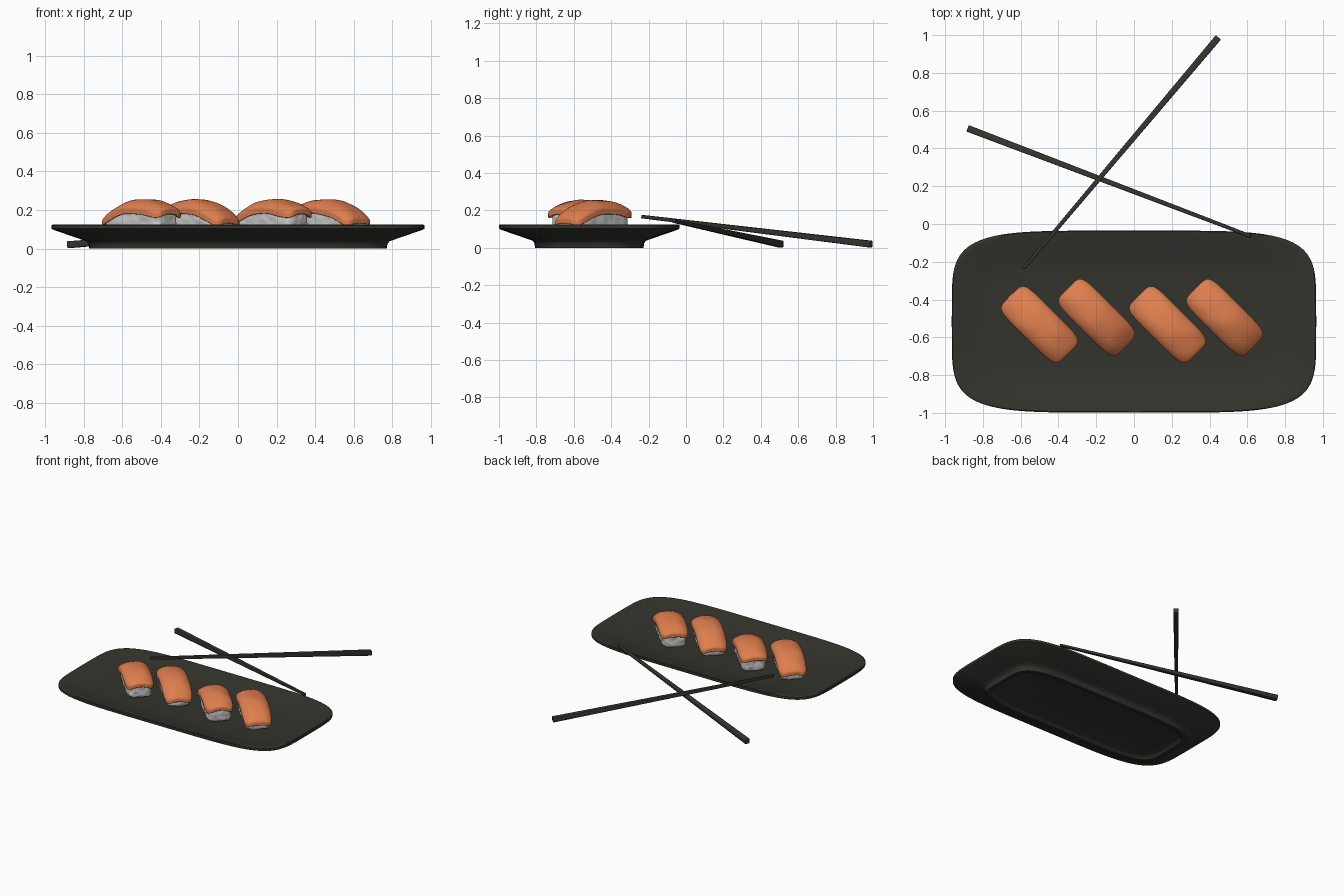
import bpy, bmesh, math
from mathutils import Vector, Matrix, noise

if "Cube" in bpy.data.objects:
    bpy.data.objects.remove(bpy.data.objects["Cube"])


def material(name, rgb):
    m = bpy.data.materials.new(name)
    m.diffuse_color = (*rgb, 1)
    m.use_nodes = True
    m.node_tree.nodes["Principled BSDF"].inputs["Base Color"].default_value = m.diffuse_color
    return m


DARK = material("charcoal glaze", (0.034, 0.034, 0.027))
WOOD = material("dark lacquer", (0.036, 0.035, 0.028))
SALMON = material("salmon orange", (0.74, 0.21, 0.075))
RICE = material("rice white", (0.62, 0.62, 0.62))


def finish(bm, name, mat, angle=40):
    bmesh.ops.recalc_face_normals(bm, faces=bm.faces)
    me = bpy.data.meshes.new(name)
    bm.to_mesh(me)
    bm.free()
    me.materials.append(mat)
    ob = bpy.data.objects.new(name, me)
    bpy.context.collection.objects.link(ob)
    bpy.ops.object.select_all(action='DESELECT')
    ob.select_set(True)
    bpy.context.view_layer.objects.active = ob
    bpy.ops.object.shade_smooth_by_angle(angle=math.radians(angle))
    return ob


def spow(c, e):
    return math.copysign(abs(c) ** e, c)


# Plate: squarish-oval rings lofted from the underside, round the rim, to the floor
def plate():
    rings = [  # half x, half y, z
        (0.40, 0.10, 0.020), (0.715, 0.235, 0.020), (0.735, 0.255, 0.012),
        (0.745, 0.265, 0.0), (0.770, 0.290, 0.0), (0.774, 0.293, 0.025),
        (0.785, 0.303, 0.038), (0.81, 0.328, 0.047), (0.955, 0.473, 0.097),
        (0.965, 0.482, 0.103), (0.965, 0.482, 0.121), (0.960, 0.477, 0.125),
        (0.945, 0.462, 0.124), (0.87, 0.39, 0.103), (0.79, 0.31, 0.086),
        (0.72, 0.24, 0.080), (0.40, 0.10, 0.079)]
    n, e = 96, 2 / 5
    bm = bmesh.new()
    loops = []
    for a, b, z in rings:
        loops.append([bm.verts.new((a * spow(math.cos(t), e),
                                    -0.517 + b * spow(math.sin(t), e), z))
                      for t in (2 * math.pi * i / n for i in range(n))])
    for lo, hi in zip(loops, loops[1:]):
        for i in range(n):
            j = (i + 1) % n
            bm.faces.new((lo[i], lo[j], hi[j], hi[i]))
    bm.faces.new(loops[0][::-1])
    bm.faces.new(loops[-1])
    finish(bm, "plate", DARK)


# Rounded block: a subdivided cube pulled onto a squarish ellipsoid
def rounded_block(half, power, cuts):
    bm = bmesh.new()
    bmesh.ops.create_cube(bm, size=2)
    bmesh.ops.subdivide_edges(bm, edges=bm.edges[:], cuts=cuts, use_grid_fill=True)
    for v in bm.verts:
        r = sum(abs(c) ** power for c in v.co) ** (1 / power)
        v.co = Vector(c / r * h for c, h in zip(v.co, half))
    return bm


# Height of the slice's mid-surface: one end droops, both sides drape
def drape(u, v):
    d = u - 0.03
    fall = 0.085 * (-d / 0.245) ** 2.2 if d < 0 else 0.042 * (d / 0.19) ** 2
    return 0.232 - fall - 0.036 * (abs(v) / 0.1) ** 2.6


def sushi(i, x, y, turn):
    place = Matrix.Translation((x, y, 0)) @ Matrix.Rotation(math.radians(turn), 4, 'Z')
    # salmon slice
    bm = rounded_block((0.218, 0.101, 0.024), 6, 17)
    for p in bm.verts:
        u, v, w = p.co
        wave = 0.006 * noise.noise(Vector((u * 11 + i, v * 11, 3)))
        p.co.z = w + drape(u, v) + wave
    bm.transform(place)
    finish(bm, f"salmon_slice_{i}", SALMON, 60)
    # lumpy rice block kept under the slice
    bm = rounded_block((0.197, 0.086, 0.07), 6, 19)
    for p in bm.verts:
        q = p.co * 32 + Vector((i * 7, 0, 0))
        p.co += noise.noise_vector(q) * 0.006
        p.co.z = max(0.076, min(p.co.z + 0.146, drape(p.co.x, p.co.y) - 0.004))
    bm.transform(place)
    finish(bm, f"rice_block_{i}", RICE, 60)


# Chopstick: tapered square bar with softened edges
def chopstick(name, thick_end, thin_end, r1, r2):
    a, b = Vector(thick_end), Vector(thin_end)
    d = b - a
    bm = bmesh.new()
    bmesh.ops.create_cube(bm, size=2)
    for v in bm.verts:
        r = r1 if v.co.z < 0 else r2
        v.co = Vector((v.co.x * r, v.co.y * r, v.co.z * d.length / 2))
    bmesh.ops.bevel(bm, geom=bm.edges[:], offset=0.004, segments=2,
                    profile=0.5, affect='EDGES')
    z = d.normalized()
    x = Vector((0, 0, 1)).cross(z).normalized()
    rot = Matrix((x, z.cross(x), z)).transposed().to_4x4()
    bm.transform(Matrix.Translation((a + b) / 2) @ rot)
    finish(bm, name, WOOD, 50)


plate()
for i, (x, y, turn) in enumerate([(-0.50, -0.533, -45), (-0.197, -0.495, 135),
                                  (0.178, -0.533, -45), (0.48, -0.495, 135)], 1):
    sushi(i, x, y, turn)
chopstick("chopstick_upper", (0.446, 0.987, 0.020), (-0.585, -0.235, 0.167), 0.018, 0.009)
chopstick("chopstick_lower", (-0.88, 0.506, 0.020), (0.62, -0.065, 0.143), 0.018, 0.009)
